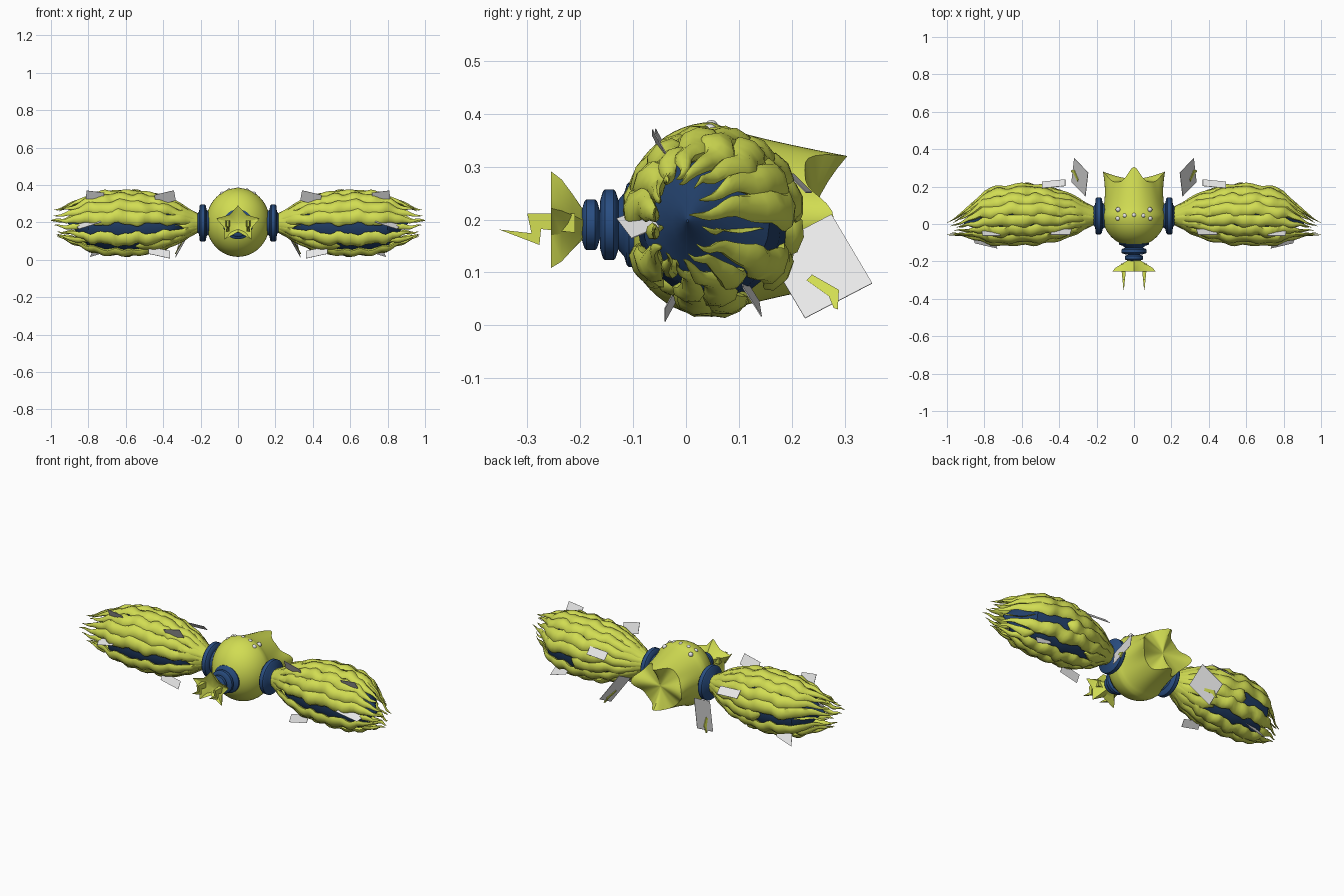
import bpy, bmesh, math, random
from math import sin, cos, pi, tau
from mathutils import Vector

random.seed(4)
cube = bpy.data.objects.get("Cube")
if cube:
    bpy.data.objects.remove(cube, do_unlink=True)


def material(name, rgb):
    m = bpy.data.materials.new(name)
    m.use_nodes = True
    m.diffuse_color = (*rgb, 1)
    m.node_tree.nodes["Principled BSDF"].inputs["Base Color"].default_value = (*rgb, 1)
    return m


LIME = material("lime", (0.64, 0.72, 0.085))
BLUE = material("blue", (0.022, 0.075, 0.22))
NAVY = material("navy", (0.016, 0.050, 0.14))
PALE = material("pale_grey", (0.80, 0.80, 0.80))


def finish(name, bm, mat, mirror=False, angle=40):
    bmesh.ops.recalc_face_normals(bm, faces=bm.faces)
    me = bpy.data.meshes.new(name)
    for f in bm.faces:
        f.smooth = True
    bm.to_mesh(me)
    bm.free()
    me.set_sharp_from_angle(angle=math.radians(angle))
    me.materials.append(mat)
    ob = bpy.data.objects.new(name, me)
    bpy.context.collection.objects.link(ob)
    if mirror:
        mod = ob.modifiers.new("Mirror", "MIRROR")
        mod.use_mirror_merge = False


def loft(bm, rings):
    """Skin a list of equal closed rings and cap both ends."""
    rows = [[bm.verts.new(p) for p in ring] for ring in rings]
    n = len(rows[0])
    for a, b in zip(rows, rows[1:]):
        for i in range(n):
            bm.faces.new((a[i], a[(i + 1) % n], b[(i + 1) % n], b[i]))
    bm.faces.new(rows[0])
    bm.faces.new(rows[-1])


def prism(bm, points, push):
    loft(bm, [points, [Vector(p) + Vector(push) for p in points]])


def interp(x, table):
    for (x0, y0), (x1, y1) in zip(table, table[1:]):
        if x <= x1:
            return y0 + (y1 - y0) * max(0, (x - x0) / (x1 - x0))
    return table[-1][1]


def lathe(name, profile, axis, centre, mat, mirror=False):
    """Turn (position, radius) pairs around the x or y axis."""
    bm = bmesh.new()
    rings = []
    for d, r in profile:
        ring = []
        for i in range(40):
            a, b = r * cos(tau * i / 40), r * sin(tau * i / 40)
            ring.append((d, centre + a, 0.197 + b) if axis == "x" else (a, d, 0.19 + b))
        rings.append(ring)
    loft(bm, rings)
    finish(name, bm, mat, mirror)


# Round body drawn out into four points at the rear
def body_ring(s, k=1):
    ring = []
    for i in range(64):
        a = tau * i / 64
        tip = abs(cos(2 * a)) ** 4
        up = sin(a) ** 2
        r0 = 0.17 + 0.014 * up
        r1 = 0.132 + tip * (0.034 - 0.046 * up)
        y1 = 0.225 + tip * (0.055 + 0.025 * up)
        if s <= 0:
            r, y = r0 * cos(s * pi / 2), 0.05 + 0.17 * sin(s * pi / 2)
        else:
            r = r0 + (r1 - r0) * (s ** 0.75) - 0.012 * sin(pi * s) * tip * (1 - up)
            y = 0.05 + (y1 - 0.05) * s
        y = 0.24 + (y - 0.24) * k ** 1.6 if k < 1 else y
        ring.append((r * k * cos(a), y, 0.2 + r * k * sin(a)))
    return ring


bm = bmesh.new()
loft(bm, [body_ring(-0.98 + 0.98 * i / 14) for i in range(15)]
     + [body_ring(i / 10) for i in range(1, 11)]
     + [body_ring(1, k) for k in (0.8, 0.6, 0.4, 0.2, 0.03)])
finish("body", bm, LIME)

# Studs on the back of the body
bm = bmesh.new()
for x, y in ((0, 0.048), (0.048, 0.045), (-0.048, 0.045), (0.085, 0.077),
             (-0.085, 0.077), (0.085, 0.03), (-0.085, 0.03)):
    z = 0.195 + 0.18 * math.sqrt(1 - (x / 0.172) ** 2) - 0.15 * max(0, y - 0.05)
    ball = bmesh.ops.create_uvsphere(bm, u_segments=14, v_segments=8, radius=0.013)
    bmesh.ops.translate(bm, verts=ball["verts"], vec=(x, y, z))
finish("studs", bm, PALE, angle=60)

# Shoulder discs and ribbed neck
lathe("shoulder_disc", [(0.14, 0.05), (0.168, 0.07), (0.172, 0.092), (0.178, 0.098),
                        (0.199, 0.098), (0.205, 0.092), (0.208, 0.06),
                        (0.23, 0.035)], "x", 0.043, BLUE, True)
neck = [(-0.06, 0.08)]
for y, r in ((-0.1, 0.08), (-0.145, 0.067), (-0.18, 0.048)):
    neck += [(y + 0.017, r - 0.02), (y + 0.012, r - 0.004), (y + 0.008, r),
             (y - 0.008, r), (y - 0.012, r - 0.004), (y - 0.017, r - 0.02)]
lathe("neck", neck + [(-0.21, 0.025)], "y", 0, BLUE)


# Star-shaped head, flaring forward from the neck
def star(y, scale, blend):
    ring = []
    for i in range(10):
        a = pi / 2 + tau * i / 10
        r = 0.045 if i == 5 else 0.07
        r = 0.112 if i % 2 == 0 else r
        r = (0.05 * (1 - blend) + r * blend) * scale
        ring.append((1.1 * r * cos(a), y, 0.19 + 0.9 * r * sin(a)))
    return ring


bm = bmesh.new()
loft(bm, [star(-0.19, 0.5, 0), star(-0.215, 0.75, 0.6), star(-0.235, 0.9, 0.9),
          star(-0.255, 1, 1), star(-0.24, 0.6, 0.8), star(-0.235, 0.1, 0)])
finish("star_head", bm, LIME, angle=30)

# Zigzag feelers on the face, narrowing to the front
bm = bmesh.new()
zigzag = [(-0.21, 0.211), (-0.3, 0.211), (-0.292, 0.174), (-0.353, 0.181),
          (-0.277, 0.152), (-0.274, 0.182), (-0.21, 0.175)]
loft(bm, [[(0.055 + side * (0.001 + 0.1 * (y + 0.353)), y, z) for y, z in zigzag]
          for side in (-1, 1)])
finish("zigzag_feeler", bm, LIME, True, 20)

# Wing outline: radius and centre line from root to tip
RADIUS = [(0.2, 0.045), (0.25, 0.07), (0.3, 0.102), (0.39, 0.14), (0.5, 0.167),
          (0.6, 0.174), (0.72, 0.168), (0.8, 0.148), (0.88, 0.115), (1.0, 0.075)]


def wing_point(x, a, r):
    y = interp(x, [(0.2, 0.043), (0.6, 0.052), (0.8, 0.038), (1.0, -0.026)])
    squash = interp(x, [(0.2, 0.95), (0.8, 0.94), (1.0, 0.5)])
    return Vector((x, y + squash * r * cos(a), 0.197 + r * sin(a)))


# Core, closed to a point at both ends
bm = bmesh.new()
core = []
for j in range(25):
    x = 0.24 + 0.67 * j / 24
    shrink = interp(x, [(0.24, 0.1), (0.34, 0.86), (0.8, 0.86), (0.91, 0.03)])
    core.append([wing_point(x, tau * i / 24, shrink * interp(x, RADIUS)) for i in range(24)])
loft(bm, core)
finish("wing_core", bm, NAVY, True)

# Rippling strips around the core; some pinch away between two stations to bare it
STRIPS = 16
GAPS = {8: (0.26, 0.88), 10: (0.5, 0.85), 13: (0.4, 0.82), 15: (0.58, 0.94)}
bm = bmesh.new()
for n in range(STRIPS):
    angle = tau * (n + 0.5) / STRIPS
    end = 1.0 if n in (0, 7) else random.uniform(0.93, 1.0)
    phase, freq = random.uniform(0, tau), random.uniform(3.5, 5)
    rings = []
    for j in range(41):
        t = j / 40
        x = 0.2 + (end - 0.2) * t
        bare = 0
        if n in GAPS:
            lo, hi = GAPS[n]
            bare = interp(x, [(lo, 0), (lo + 0.06, 1), (hi - 0.06, 1), (hi, 0)])
        r = interp(x, RADIUS) * (1 - 0.25 * bare)
        wave = sin(freq * tau * t + phase)
        mid = angle + 0.055 * wave + 0.03 * sin(2.3 * freq * tau * t)
        lump = 0.005 * sin(1.6 * freq * tau * t + phase) * min(1, 3 * t)
        taper = min(1, max(0.02, (1 - t) / 0.22)) ** 0.7
        width = 0.245 * interp(t, [(0.03, 1.9), (0.16, 1)]) * (1 - 0.9 * bare)
        ring = []
        for k in range(8):
            b = tau * k / 8
            half = width * taper * cos(b)
            thick = (0.012 + 0.007 * min(1, 4 * t)) * taper * sin(b)
            ring.append(wing_point(x, mid + half, r - 0.012 + thick + lump))
        rings.append(ring)
    loft(bm, rings)
finish("wing_strips", bm, LIME, True, 50)

# Loose paper tags stuck to the wings: centre, long side, short side
TAGS = [((0.39, -0.042, 0.332), (0.105, 0.0, -0.025), (0.01, -0.03, 0.055)),
        ((0.765, -0.04, 0.325), (0.095, 0.0, 0.012), (-0.005, -0.045, 0.08)),
        ((0.8, -0.09, 0.193), (0.12, 0.028, -0.037), (0.02, 0.053, 0.022)),
        ((0.73, 0.122, 0.058), (0.1, 0.005, -0.03), (0.02, 0.035, -0.055)),
        ((0.42, -0.03, 0.04), (0.115, 0.0, 0.025), (0.0, -0.022, -0.04)),
        ((0.43, 0.214, 0.268), (0.125, -0.012, 0.0), (0.0, 0.035, -0.035))]
bm = bmesh.new()
for c, u, v in TAGS:
    c, u, v = Vector(c), Vector(u) / 2, Vector(v) / 2
    prism(bm, [c - u - v, c + u - v, c + u + v, c - u + v], u.cross(v).normalized() * 0.002)


# Large sheet behind each shoulder, leaning outward at the foot, with a bent streak on it
def on_sheet(y, z, lift=0):
    return Vector((0.335 + 0.14 * (y - 0.225) - 0.49 * (z - 0.014) + lift, y, z))


prism(bm, [on_sheet(y, z) for y, z in ((0.275, 0.21), (0.352, 0.08), (0.225, 0.014),
                                       (0.148, 0.144))], (-0.002, 0, -0.001))
finish("paper_tags", bm, PALE, True, 10)

bm = bmesh.new()
prism(bm, [on_sheet(y, z, -0.006) for y, z in ((0.228, 0.085), (0.238, 0.096), (0.289, 0.067),
                                               (0.287, 0.03), (0.279, 0.033), (0.27, 0.055))],
      (0.009, 0, 0))
finish("sheet_streak", bm, LIME, True, 10)
